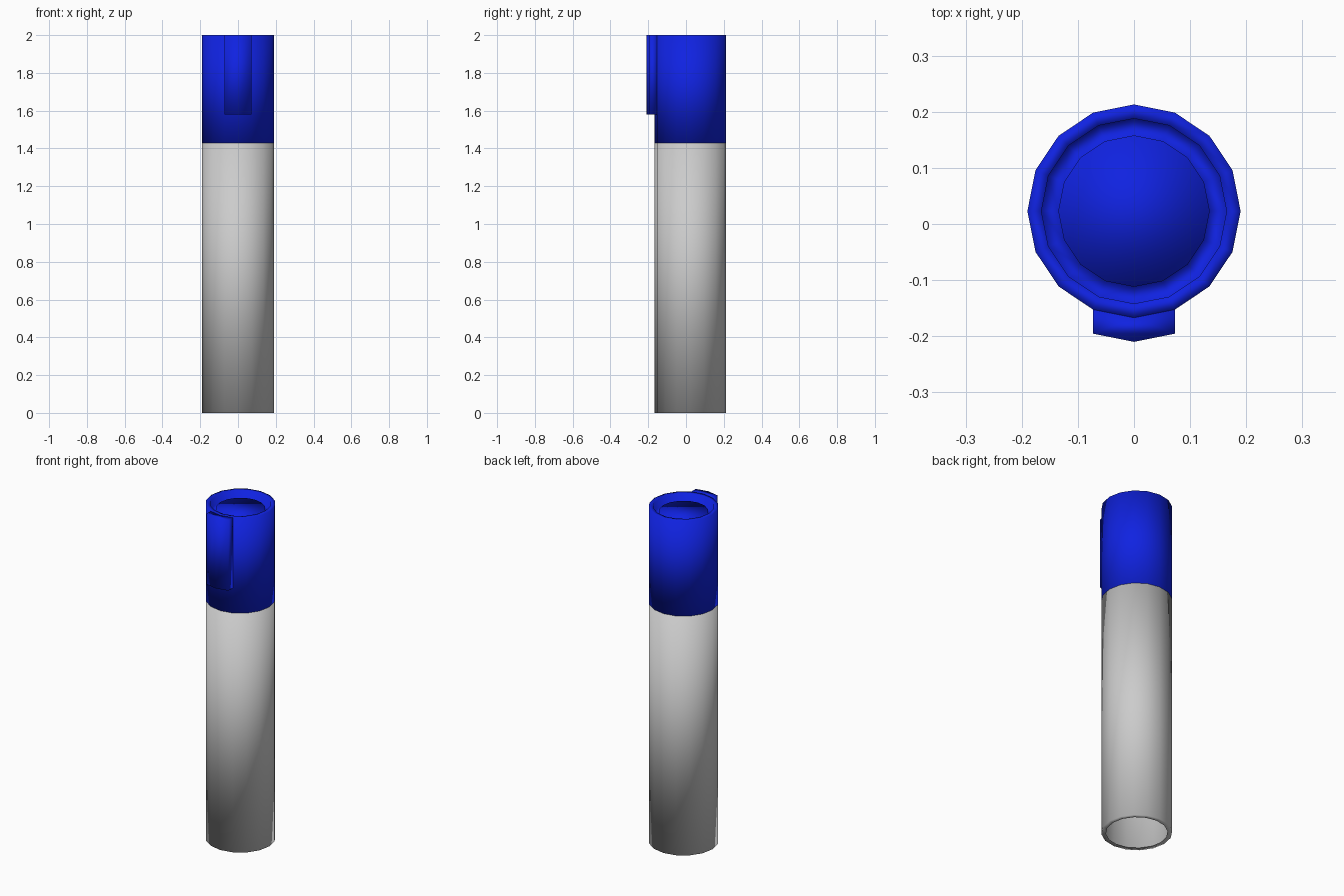
import bpy, bmesh, math

if "Cube" in bpy.data.objects:
    bpy.data.objects.remove(bpy.data.objects["Cube"])

SIDES = 16
R, R_IN, R_PLUG = 0.19, 0.165, 0.135
CY = 0.023          # tube axis offset, leaves room for the clip
SPLIT = 1.43

blue = bpy.data.materials.new("blue")
blue.diffuse_color = (0.005, 0.016, 0.75, 1)
blue.use_nodes = True
blue.node_tree.nodes["Principled BSDF"].inputs["Base Color"].default_value = blue.diffuse_color


def make_object(name, bm, mat=None):
    bmesh.ops.recalc_face_normals(bm, faces=bm.faces)
    for f in bm.faces:
        f.smooth = True
    mesh = bpy.data.meshes.new(name)
    bm.to_mesh(mesh)
    bm.free()
    obj = bpy.data.objects.new(name, mesh)
    bpy.context.collection.objects.link(obj)
    if mat:
        mesh.materials.append(mat)
    return obj


def lathe(name, profile, mat=None, close_top=False):
    """Revolve (radius, z) points, listed from the bottom up the outside."""
    bm = bmesh.new()
    rings = []
    for r, z in profile:
        rings.append([bm.verts.new((r * math.cos(2 * math.pi * i / SIDES),
                                    CY + r * math.sin(2 * math.pi * i / SIDES), z))
                      for i in range(SIDES)])
    for low, high in zip(rings, rings[1:]):
        for i in range(SIDES):
            j = (i + 1) % SIDES
            bm.faces.new((low[i], low[j], high[j], high[i]))
    if close_top:
        bm.faces.new(rings[-1])
    return make_object(name, bm, mat)


# Hollow barrel with a thin lip at the open bottom
lathe("barrel", [(R_IN, 0), (R, 0), (R, SPLIT)], close_top=True)

# Cap with a raised rim, a groove and a recessed end plug
lathe("cap", [(R_IN, SPLIT), (R, SPLIT), (R, 2), (R_IN, 2),
              (R_IN, 1.945), (R_PLUG, 1.945), (R_PLUG, 1.97)], blue, close_top=True)

# Clip: two front facets of the cap pushed forward
bm = bmesh.new()
dx = R * math.sin(math.pi / 8)
y_side = CY - R * math.cos(math.pi / 8)
y_mid = CY - R
out = 0.043
outline = [(-dx, y_side), (-dx, y_side - out), (0, y_mid - out),
           (dx, y_side - out), (dx, y_side), (0, y_mid)]
base = bm.faces.new([bm.verts.new((x, y, 1.58)) for x, y in outline])
ext = bmesh.ops.extrude_face_region(bm, geom=[base], use_keep_orig=True)
bmesh.ops.translate(bm, vec=(0, 0, 0.42),
                    verts=[g for g in ext["geom"] if isinstance(g, bmesh.types.BMVert)])
make_object("clip", bm, blue)
